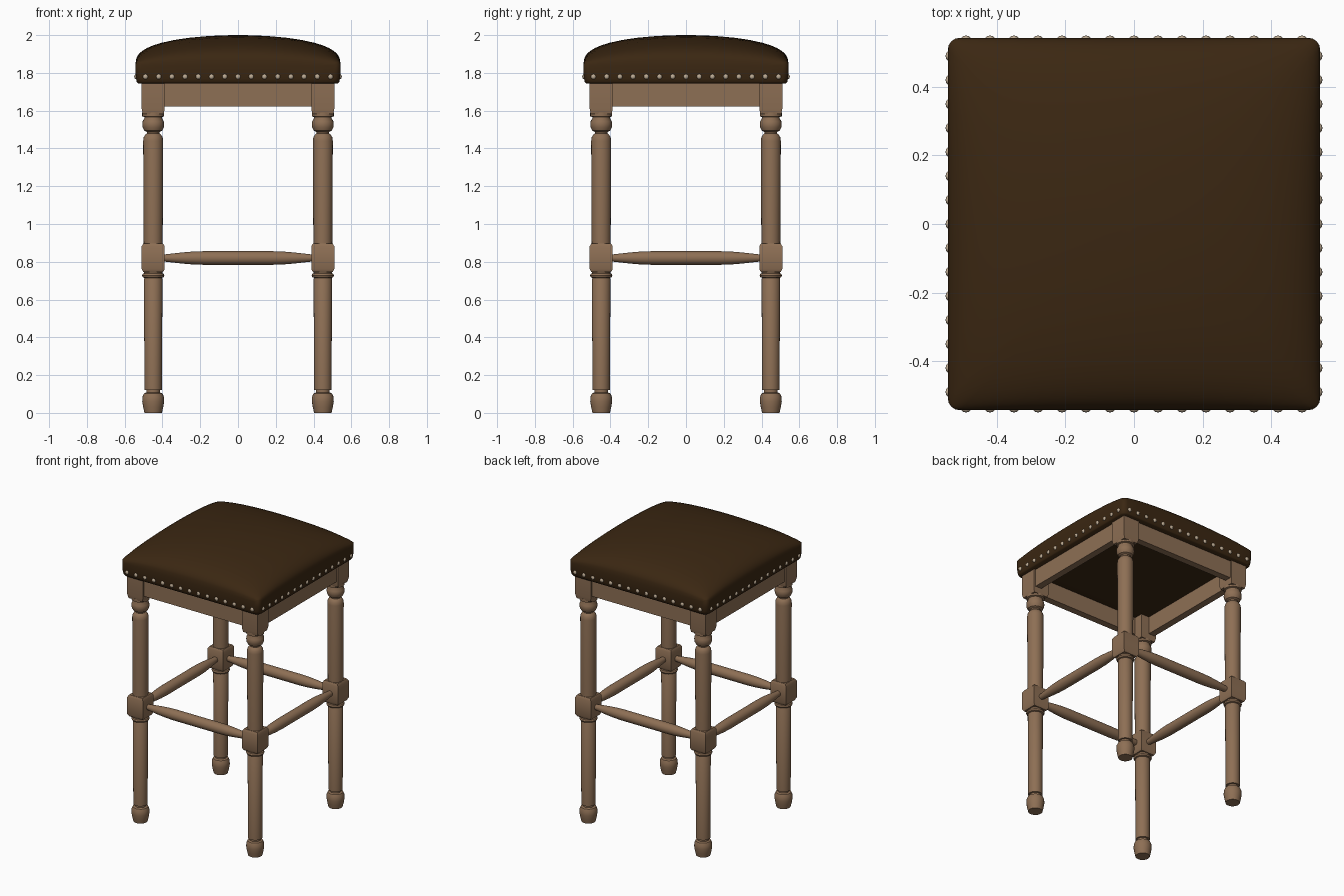
import bpy, bmesh, math
from mathutils import Matrix, Vector

if "Cube" in bpy.data.objects:
    bpy.data.objects.remove(bpy.data.objects["Cube"])


def material(name, rgb):
    m = bpy.data.materials.new(name)
    m.diffuse_color = (*rgb, 1)
    m.use_nodes = True
    m.node_tree.nodes["Principled BSDF"].inputs["Base Color"].default_value = m.diffuse_color
    return m


WOOD = material("brown wood", (0.27, 0.16, 0.09))
LEATHER = material("dark leather", (0.043, 0.020, 0.006))
METAL = material("pale nail metal", (0.50, 0.40, 0.29))


def finish(bm, name, mat, angle=35):
    bmesh.ops.recalc_face_normals(bm, faces=bm.faces)
    me = bpy.data.meshes.new(name)
    bm.to_mesh(me)
    bm.free()
    me.materials.append(mat)
    for p in me.polygons:
        p.use_smooth = True
    me.set_sharp_from_angle(angle=math.radians(angle))
    ob = bpy.data.objects.new(name, me)
    bpy.context.collection.objects.link(ob)
    return ob


def loft(bm, rings):
    """Skin a list of closed point rings and cap both ends."""
    vs = [[bm.verts.new(p) for p in r] for r in rings]
    n = len(vs[0])
    for a, b in zip(vs, vs[1:]):
        for i in range(n):
            j = (i + 1) % n
            bm.faces.new((a[i], a[j], b[j], b[i]))
    bm.faces.new(vs[0][::-1])
    bm.faces.new(vs[-1])


def turned(bm, profile, mat=Matrix(), sides=24):
    """Lathe (radius, height) points, or square them with sides=4."""
    off, k = (math.pi / 4, math.sqrt(2)) if sides == 4 else (0, 1)
    loft(bm, [[mat @ Vector((r * k * math.cos(off + math.tau * i / sides),
                             r * k * math.sin(off + math.tau * i / sides), z))
               for i in range(sides)] for r, z in profile])


def box(bm, lo, hi):
    c = [(a + b) / 2 for a, b in zip(lo, hi)]
    s = [b - a for a, b in zip(lo, hi)]
    bmesh.ops.create_cube(bm, size=1, matrix=Matrix.Translation(c) @ Matrix.Diagonal((*s, 1)))


# Legs: turned sections with square blocks
LEG = 0.449
FOOT = [(0.046, 0), (0.053, 0.03), (0.058, 0.06), (0.057, 0.085), (0.049, 0.103),
        (0.036, 0.108), (0.036, 0.12), (0.046, 0.122), (0.049, 0.71), (0.046, 0.715),
        (0.055, 0.718), (0.059, 0.727), (0.055, 0.737), (0.048, 0.74), (0.048, 0.76)]
SHAFT = [(0.050, 0.88), (0.053, 1.44), (0.050, 1.46), (0.040, 1.475), (0.032, 1.48),
         (0.034, 1.488), (0.048, 1.495), (0.056, 1.512), (0.058, 1.527), (0.056, 1.543),
         (0.047, 1.56), (0.047, 1.566), (0.058, 1.57), (0.058, 1.59)]
BLOCK = [(0.052, 0.745), (0.061, 0.762), (0.061, 0.882), (0.052, 0.897)]
TOP_BLOCK = [(0.055, 1.582), (0.061, 1.61), (0.061, 1.75)]
for name, sx, sy in (("front_left_leg", -1, -1), ("front_right_leg", 1, -1),
                     ("back_left_leg", -1, 1), ("back_right_leg", 1, 1)):
    bm = bmesh.new()
    at = Matrix.Translation((sx * LEG, sy * LEG, 0))
    for prof, n in ((FOOT, 24), (SHAFT, 24), (BLOCK, 4), (TOP_BLOCK, 4)):
        turned(bm, prof, at, n)
    finish(bm, name, WOOD)

# Aprons, stretchers and nail rows, one set per side
SPINDLE = [(0.018, 0.40), (0.021, 0.37), (0.029, 0.30), (0.034, 0.24), (0.036, 0.18)]
SPINDLE = [(r, -x) for r, x in SPINDLE] + [(r, x) for r, x in SPINDLE[::-1]]
for k, side in enumerate(("front", "right", "back", "left")):
    turn = Matrix.Rotation(k * math.pi / 2, 4, 'Z')

    bm = bmesh.new()
    box(bm, (-0.40, -0.498, 1.622), (0.40, -0.45, 1.75))
    bm.transform(turn)
    finish(bm, side + "_apron", WOOD)

    bm = bmesh.new()
    turned(bm, SPINDLE, turn @ Matrix.Translation((0, -LEG, 0.82)) @ Matrix.Rotation(math.pi / 2, 4, 'Y'))
    finish(bm, side + "_stretcher", WOOD)

    bm = bmesh.new()
    for i in range(15):
        bmesh.ops.create_uvsphere(bm, u_segments=10, v_segments=6, radius=0.014,
                                  matrix=Matrix.Translation(((i - 7) * 0.07, -0.540, 1.78))
                                  @ Matrix.Diagonal((1, 0.7, 1, 1)))
    bm.transform(turn)
    finish(bm, side + "_nails", METAL, 60)

# Domed cushion made of rounded-square rings
W = 0.543


def square_ring(a, z, n=12):
    r = min(0.035, a * 0.5)
    pts = []
    for k in range(4):
        turn = Matrix.Rotation(k * math.pi / 2, 4, 'Z')
        side = [(-a + r + (2 * a - 2 * r) * i / n, -a) for i in range(n)]
        arc = [(a - r + r * math.sin(t), -a + r - r * math.cos(t))
               for t in (math.pi / 8 * i for i in range(4))]
        pts += [turn @ Vector((x, y, z)) for x, y in side + arc]
    return pts


def dome(p):
    f = [max(0, 1 - (c / W) ** 2) ** 0.36 for c in (p.x, p.y)]
    return Vector((p.x, p.y, 1.84 + 0.16 * f[0] * f[1]))


rings = [square_ring(a, z) for a, z in ((0.40, 1.745), (0.53, 1.745), (0.536, 1.752),
                                        (0.540, 1.77), (W, 1.805))]
for t in (1, 0.995, 0.985, 0.965, 0.935, 0.89, 0.83, 0.75, 0.62, 0.47, 0.3, 0.15, 0.03):
    rings.append([dome(p) for p in square_ring(W * t, 0)])
bm = bmesh.new()
loft(bm, rings)
finish(bm, "seat_cushion", LEATHER, 60)
